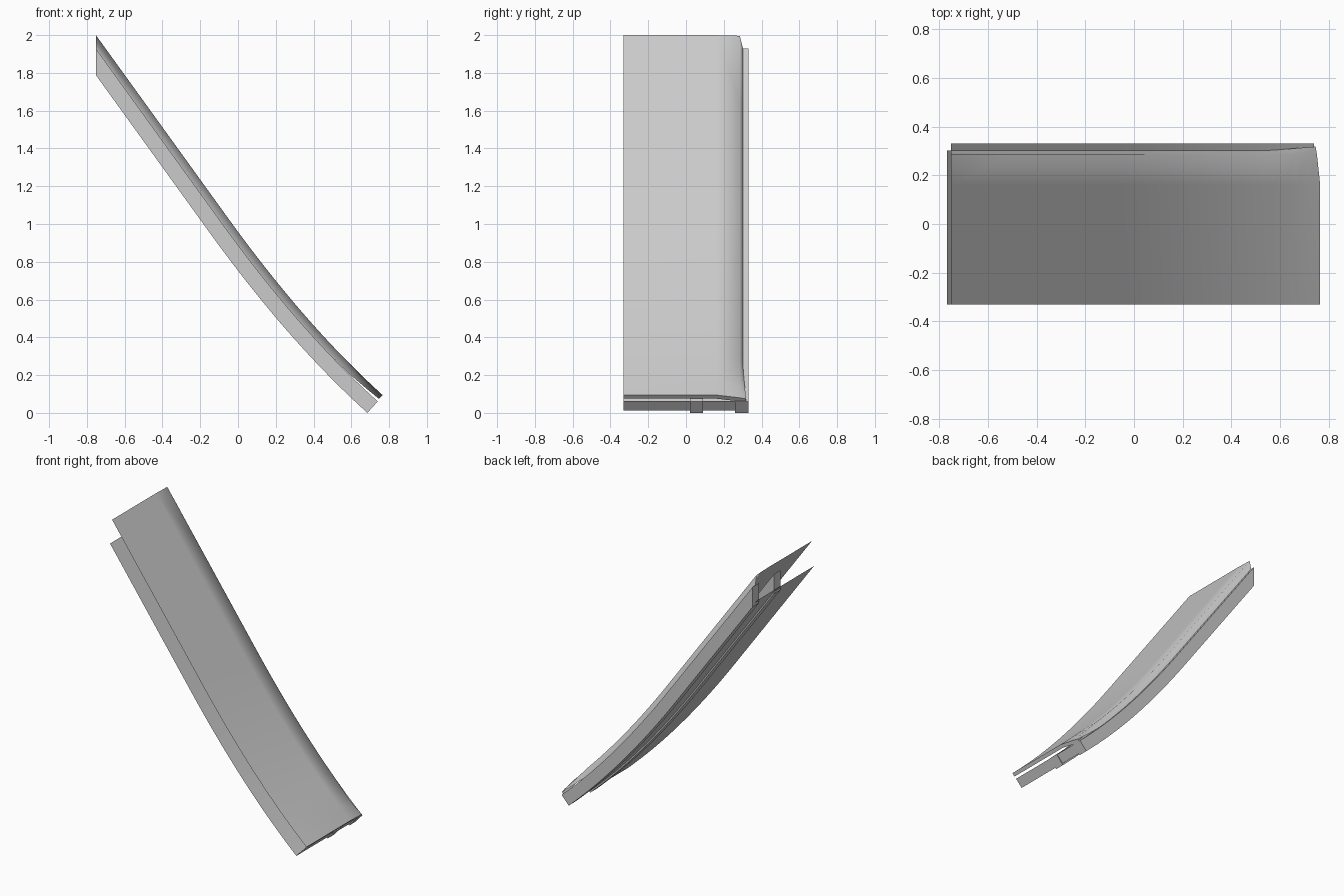
import bpy, bmesh, math
from mathutils import Vector

cube = bpy.data.objects.get("Cube")
if cube:
    bpy.data.objects.remove(cube)

grey = bpy.data.materials.new("light grey")
grey.use_nodes = True
grey.diffuse_color = (0.6, 0.6, 0.6, 1)
grey.node_tree.nodes["Principled BSDF"].inputs["Base Color"].default_value = (0.6, 0.6, 0.6, 1)

BEND, END, STEEP, SHALLOW = -0.15, 0.685, 1.385, 0.9
RATE = (STEEP - SHALLOW) / (END - BEND)


def slope(x):
    return STEEP - RATE * max(0, x - BEND)


def place(x, y, h):
    """Point on the bowed path at x, raised by h along the path normal."""
    s, d = slope(x), max(0, x - BEND)
    z = 0.954 - STEEP * (x - BEND) + RATE * d * d / 2
    return Vector((x, y, z)) + Vector((s, 0, 1)).normalized() * h


def sweep(name, section, end=END, cut=-0.752, closed=False, lip=0, angle=30):
    """Sweep a (y, height) section down the path; trim the high end upright."""
    bm = bmesh.new()
    xs = [-1.0, -0.6, -0.4]
    xs += [-0.2 + (end + 0.2) * i / 18 for i in range(19)]
    rows = [[bm.verts.new(place(x, y, h)) for y, h in section(x)] for x in xs]
    if lip:
        rows.append([bm.verts.new(place(end, y, h + lip)) for y, h in section(end)])
    n = len(rows[0])
    for a, b in zip(rows, rows[1:]):
        for i in range(n if closed else n - 1):
            j = (i + 1) % n
            bm.faces.new((a[i], b[i], b[j], a[j]))
    if closed:
        bm.faces.new(rows[-1])
    geom = bm.verts[:] + bm.edges[:] + bm.faces[:]
    bmesh.ops.bisect_plane(bm, geom=geom, plane_co=(cut, 0, 0),
                           plane_no=(-1, 0, 0), clear_outer=True)
    if closed:
        bmesh.ops.holes_fill(bm, edges=[e for e in bm.edges if e.is_boundary])
        bmesh.ops.recalc_face_normals(bm, faces=bm.faces[:])
    mesh = bpy.data.meshes.new(name)
    bm.to_mesh(mesh)
    bm.free()
    mesh.materials.append(grey)
    obj = bpy.data.objects.new(name, mesh)
    bpy.context.collection.objects.link(obj)
    bpy.ops.object.select_all(action="DESELECT")
    obj.select_set(True)
    bpy.context.view_layer.objects.active = obj
    bpy.ops.object.shade_smooth_by_angle(angle=math.radians(angle))
    return obj


# Upper skin: flat, turned down along the back edge, flared at the low end
def skin(x):
    t = min(1, max(0, (x - 0.5) / 0.18))
    return [(-0.33, 0.124), (0.16, 0.124),
            (0.285, 0.122 - 0.018 * t), (0.302 + 0.016 * t, 0.082 + 0.014 * t)]


sweep("upper_skin", skin, end=0.682, lip=-0.026, angle=80)

# Lower skin with an upturned end
sweep("lower_skin", lambda x: [(-0.33, 0.01), (0.302, 0.01)],
      end=0.68, cut=-0.768, lip=0.07)

# Two lengthwise rails between the skins
for name, y0, y1 in (("middle_rail", 0.02, 0.09), ("back_rail", 0.26, 0.33)):
    sweep(name, lambda x: [(y0, 0), (y1, 0), (y1, 0.082), (y0, 0.082)], closed=True)
